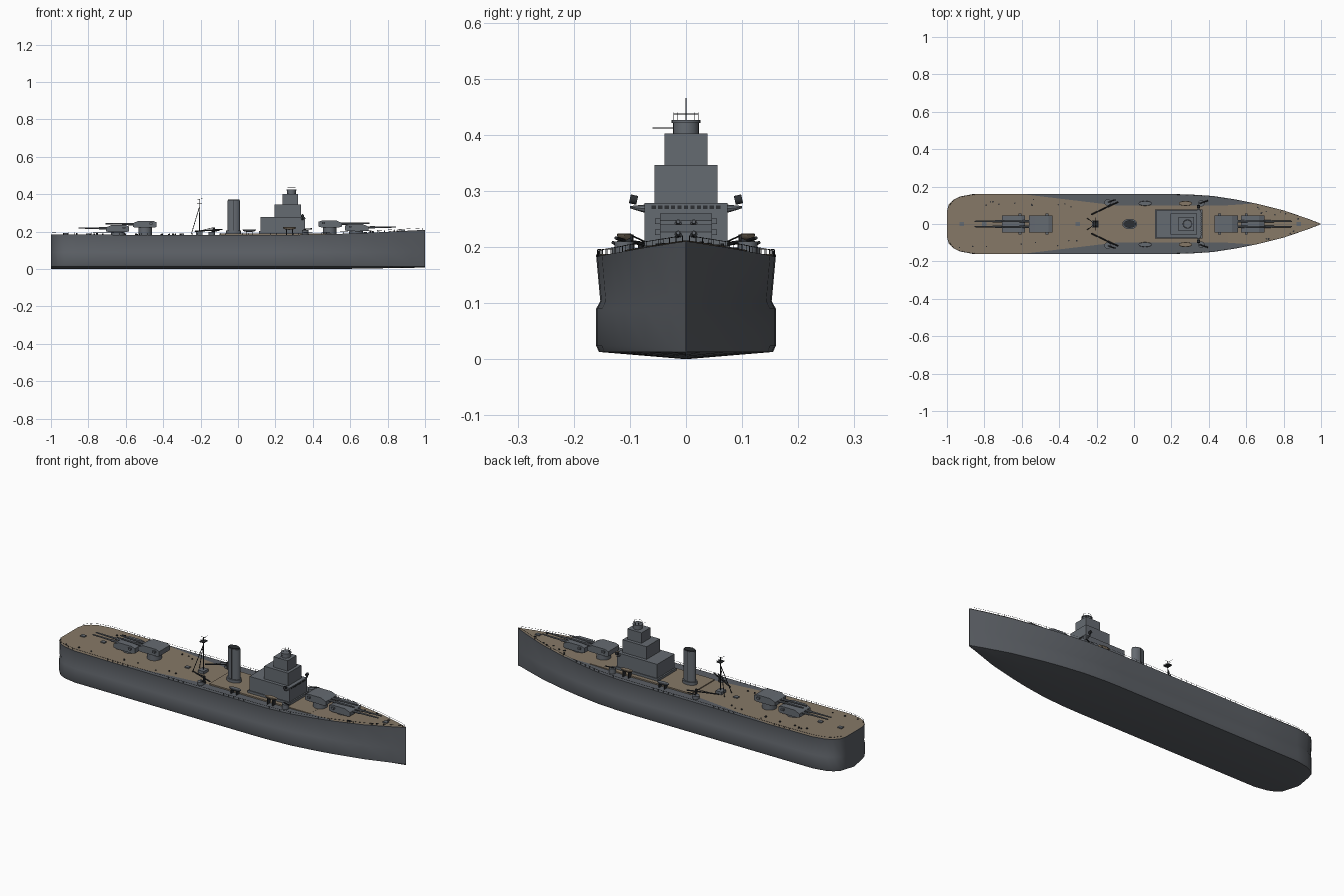
import bpy, bmesh, math, random
from mathutils import Vector

cube = bpy.data.objects.get("Cube")
if cube:
    bpy.data.objects.remove(cube)


def material(name, r, g, b):
    m = bpy.data.materials.new(name)
    m.use_nodes = True
    m.diffuse_color = (r, g, b, 1)
    m.node_tree.nodes["Principled BSDF"].inputs["Base Color"].default_value = (r, g, b, 1)
    return m


HULL = material("hull grey", .105, .115, .13)
GREY = material("superstructure grey", .13, .145, .165)
WOOD = material("deck wood", .24, .19, .135)
DARK = material("dark fittings", .025, .028, .032)


def finish(bm, name, mat, smooth=False):
    bmesh.ops.recalc_face_normals(bm, faces=bm.faces)
    me = bpy.data.meshes.new(name)
    bm.to_mesh(me)
    bm.free()
    me.materials.append(mat)
    ob = bpy.data.objects.new(name, me)
    bpy.context.collection.objects.link(ob)
    if smooth:
        bpy.ops.object.select_all(action='DESELECT')
        ob.select_set(True)
        bpy.context.view_layer.objects.active = ob
        bpy.ops.object.shade_smooth_by_angle(angle=math.radians(40))
    return ob


def box(name, mat, x, y, z):
    """Block spanning the given (low, high) ranges."""
    bm = bmesh.new()
    bmesh.ops.create_cube(bm, size=1)
    for v in bm.verts:
        v.co = [r[0] if c < 0 else r[1] for c, r in zip(v.co, (x, y, z))]
    return finish(bm, name, mat)


def rod(name, mat, a, b, r, r2=None, sides=8, squash=1):
    """Cylinder or cone from a to b."""
    a, b = Vector(a), Vector(b)
    bm = bmesh.new()
    bmesh.ops.create_cone(bm, cap_ends=True, segments=sides, radius1=r,
                          radius2=r if r2 is None else r2, depth=(b - a).length)
    q = (b - a).to_track_quat('Z', 'Y')
    for v in bm.verts:
        v.co.y *= squash
        v.co = q @ v.co + (a + b) / 2
    return finish(bm, name, mat, smooth=True)


def prism(name, mat, profile, half_y):
    """Side profile in x, z stretched across the ship."""
    bm = bmesh.new()
    f = bm.faces.new([bm.verts.new((x, -half_y, z)) for x, z in profile])
    new = bmesh.ops.extrude_face_region(bm, geom=[f])["geom"]
    bmesh.ops.translate(bm, vec=(0, 2 * half_y, 0),
                        verts=[g for g in new if isinstance(g, bmesh.types.BMVert)])
    return finish(bm, name, mat)


def wires(name, mat, lines, r=.0007):
    cu = bpy.data.curves.new(name, 'CURVE')
    cu.dimensions = '3D'
    cu.bevel_depth = r
    cu.bevel_resolution = 0
    for pts in lines:
        sp = cu.splines.new('POLY')
        sp.points.add(len(pts) - 1)
        for p, co in zip(sp.points, pts):
            p.co = (*co, 1)
    cu.materials.append(mat)
    ob = bpy.data.objects.new(name, cu)
    bpy.context.collection.objects.link(ob)


def interp(table, x):
    for (x0, v0), (x1, v1) in zip(table, table[1:]):
        if x <= x1:
            return v0 + (v1 - v0) * max(0, x - x0) / (x1 - x0)
    return table[-1][1]


# Hull plan, sheer line and edge of the planked deck
PLAN = [(-1, .07), (-.99, .105), (-.965, .13), (-.93, .147), (-.86, .16), (-.6, .16),
        (-.1, .16), (.2, .16), (.3, .158), (.42, .15), (.55, .13), (.65, .11),
        (.8, .073), (.93, .028), (1, .0006)]
SHEER = [(-1, .186), (-.6, .183), (.35, .183), (.6, .19), (.8, .199), (1, .21)]
PLANK = [(-.6, .16), (-.1, .1), (.5, .1), (.65, .11), (.66, .16)]
half = lambda x: interp(PLAN, x)
deck = lambda x: interp(SHEER, x)
plank = lambda x: min(half(x), interp(PLANK, x))

# Hull shell lofted from cross-sections
bm = bmesh.new()
rings = []
for x, w in PLAN:
    top, low = deck(x), .008 * max(0, x - .5) * 2
    side = [(.97 * w, .013), (w, .024), (w, .09), (.955 * w, .104), (w, top)]
    ring = [(-y, z) for y, z in reversed(side)] + [(0, low)] + side
    rings.append([bm.verts.new((x, y, z)) for y, z in ring])
for a, b in zip(rings, rings[1:]):
    for i in range(len(a)):
        j = (i + 1) % len(a)
        bm.faces.new((a[i], a[j], b[j], b[i]))
bm.faces.new(rings[0])
bm.faces.new(rings[-1])
finish(bm, "hull", HULL, smooth=True)

# Planked deck laid on the hull
bm = bmesh.new()
prev = None
for x in sorted({p[0] for p in PLAN + PLANK + SHEER}):
    pair = [bm.verts.new((x, s * plank(x), deck(x) + .002)) for s in (-1, 1)]
    if prev:
        bm.faces.new((prev[0], pair[0], pair[1], prev[1]))
    prev = pair
finish(bm, "wood_deck", WOOD)
box("shelter_deck", WOOD, (-.1, .5), (-.1, .1), (.18, .19))

# Hull railings
lines = []
for s in (-1, 1):
    xs = [-.995 + .03 * i for i in range(67)]
    edge = [(x, s * half(x) * .985, deck(x)) for x in xs]
    lines += [[p, (p[0], p[1], p[2] + .011)] for p in edge]
    lines.append([(x, y, z + .0105) for x, y, z in edge])
wires("hull_railing", DARK, lines, .0006)


# Main turrets: rear x, direction, base z
def turret(name, x, d, z, floor):
    prof = [(0, .004), (.0, .03), (.02, .037), (.095, .037), (.125, .024), (.125, .004), (.11, 0), (.015, 0)]
    prism(name + "_turret", GREY, [(x + d * u, z + v) for u, v in prof], .046)
    rod(name + "_barbette", GREY, (x + d * .06, 0, floor), (x + d * .06, 0, z + .001), .036, sides=24)
    for y in (-.014, .014):
        rod(name + "_gun_sleeve", GREY, (x + d * .11, y, z + .019), (x + d * .16, y, z + .02), .0065)
        rod(name + "_gun", GREY, (x + d * .15, y, z + .02), (x + d * .272, y, z + .022), .005, .0033)
    for y in (-.05, .05):
        box(name + "_rangefinder", GREY, sorted((x + d * .02, x + d * .035)),
            (y - .005, y + .005), (z + .018, z + .028))


for name, x, d, z in [("bow_upper", .43, 1, .223), ("bow_lower", .573, 1, .203),
                      ("stern_upper", -.437, -1, .221), ("stern_lower", -.582, -1, .198)]:
    turret(name, x, d, z, .18)

# Bridge tower
box("tower_plinth", GREY, (.112, .365), (-.078, .078), (.185, .203))
for name, x, y, z in [("lower_house", (.12, .358), .074, (.2, .278)),
                      ("middle_house", (.195, .338), .056, (.277, .346)),
                      ("upper_house", (.238, .322), .038, (.345, .402))]:
    box(name, GREY, x, (-y, y), z)
rod("lookout", GREY, (.286, 0, .4), (.286, 0, .425), .023, sides=20)
rod("lookout_rim", GREY, (.286, 0, .421), (.286, 0, .426), .026, sides=20)
for i in range(11):
    y = (i - 5) * .0115
    box("bridge_window", DARK, (.357, .36), (y - .0038, y + .0038), (.268, .274))
ring = [(.286 + .022 * math.cos(i * math.pi / 4), .022 * math.sin(i * math.pi / 4)) for i in range(9)]
wires("lookout_rail", DARK, [[(x, y, .437) for x, y in ring]]
      + [[(x, y, .425), (x, y, .44)] for x, y in ring]
      + [[(.286, 0, .42), (.286, 0, .466)], [(.28, -.06, .412), (.28, 0, .412)]], .0006)

# Funnel
rod("funnel", GREY, (-.023, 0, .185), (-.023, 0, .366), .034, sides=28, squash=.6)
rod("funnel_cap", DARK, (-.023, 0, .362), (-.023, 0, .371), .031, sides=28, squash=.6)
rod("funnel_base", GREY, (-.023, 0, .185), (-.023, 0, .205), .04, sides=28, squash=.7)
wires("funnel_pipe", DARK, [[(-.023, s * .0215, .2), (-.023, s * .0215, .372)] for s in (-1, 1)], .002)

# Tripod mast
rod("mast", DARK, (-.205, 0, .185), (-.205, 0, .375), .0028, .0018)
for s in (-1, 1):
    rod("mast_leg", DARK, (-.25, s * .03, .185), (-.207, 0, .33), .0018)
box("mast_platform", DARK, (-.218, -.192), (-.016, .016), (.35, .354))
wires("mast_yard", DARK, [[(-.205, -.035, .368), (-.205, .035, .368)],
                          [(-.22, 0, .372), (-.19, 0, .376)]], .0009)
box("mast_house", GREY, (-.225, -.19), (-.02, .02), (.183, .2))

# Paired fittings on each side
for s in (-1, 1):
    rod("crane_post", DARK, (-.13, s * .1, .183), (-.13, s * .1, .222), .006)
    rod("crane_arm", DARK, (-.085, s * .118, .212), (-.23, s * .05, .202), .0035)
    rod("crane_brace", DARK, (-.13, s * .1, .222), (-.2, s * .064, .205), .0015)
    rod("gun_mount", GREY, (-.14, s * .115, .183), (-.14, s * .115, .198), .018, sides=16)
    rod("mid_gun", DARK, (-.14, s * .115, .2), (-.1, s * .13, .208), .003)
    # Directors on the bridge wings
    rod("wing_bracket", GREY, (.345, s * .07, .268), (.345, s * .1, .271), .008, .002)
    rod("wing_director", DARK, (.345, s * .087, .283), (.345, s * .1, .286), .008, sides=12)
    rod("side_mount", GREY, (.36, s * .11, .183), (.36, s * .11, .21), .017, sides=16)
    rod("side_gun", DARK, (.35, s * .11, .212), (.395, s * .125, .216), .003)
    # Ship's boats on cradles
    for x, z, mat in ((.275, .212, WOOD), (.06, .2, GREY)):
        bm = bmesh.new()
        bmesh.ops.create_uvsphere(bm, u_segments=16, v_segments=8, radius=1)
        for v in bm.verts:
            v.co = (x + v.co.x * .036, s * .11 + v.co.y * .013, z + .01 + min(v.co.z, .15) * .012)
        finish(bm, "boat", mat, smooth=True)
        for dx in (-.016, .016):
            box("boat_cradle", DARK, (x + dx - .002, x + dx + .002),
                (s * .11 - .012, s * .11 + .012), (.18, z + .003))

# Small vents, bollards and hatches on the deck
random.seed(4)
for i in range(34):
    x = random.choice((random.uniform(-.94, -.25), random.uniform(.66, .9)))
    y = random.choice((-1, 1)) * random.uniform(.55, .88) * plank(x)
    h = random.uniform(.004, .009)
    rod("deck_fitting", DARK, (x, y, deck(x)), (x, y, deck(x) + h), random.uniform(.003, .005))
for x in (-.92, -.8, -.3, .88):
    box("hatch", GREY, (x - .012, x + .012), (-.01, .01), (deck(x) - .003, deck(x) + .007))
